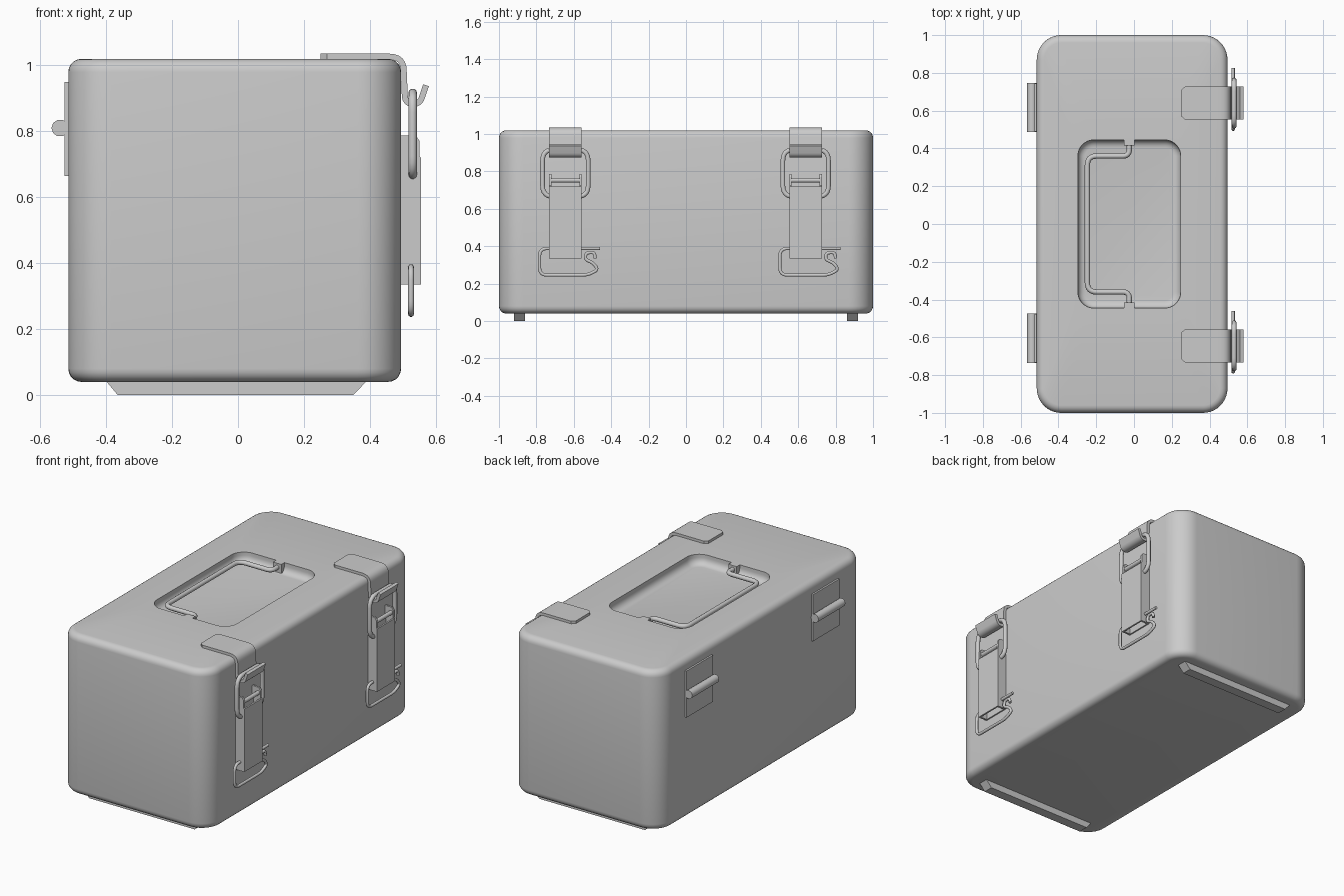
import bpy, bmesh
from math import cos, sin, pi, radians
from mathutils import Vector

if "Cube" in bpy.data.objects:
    bpy.data.objects.remove(bpy.data.objects["Cube"])


def make(name, verts, faces, smooth=True):
    me = bpy.data.meshes.new(name)
    me.from_pydata([tuple(v) for v in verts], [], faces)
    bm = bmesh.new()
    bm.from_mesh(me)
    bmesh.ops.recalc_face_normals(bm, faces=bm.faces)
    bm.to_mesh(me)
    bm.free()
    ob = bpy.data.objects.new(name, me)
    bpy.context.collection.objects.link(ob)
    bpy.context.view_layer.objects.active = ob
    for o in bpy.context.selected_objects:
        o.select_set(False)
    ob.select_set(True)
    if smooth:
        bpy.ops.object.shade_smooth_by_angle(angle=radians(32))
    return ob


def rounded_rect(cx, hx, hy, r, z, seg=10):
    pts = []
    for k, (sx, sy) in enumerate([(1, 1), (-1, 1), (-1, -1), (1, -1)]):
        for i in range(seg + 1):
            a = (k + i / seg) * pi / 2
            pts.append((cx + sx * (hx - r) + r * cos(a), sy * (hy - r) + r * sin(a), z))
    return pts


def loft(name, loops):
    n = len(loops[0])
    faces = [[j * n + i, j * n + (i + 1) % n, (j + 1) * n + (i + 1) % n, (j + 1) * n + i]
             for j in range(len(loops) - 1) for i in range(n)]
    faces += [list(range(n)), list(range((len(loops) - 1) * n, len(loops) * n))]
    return make(name, [p for l in loops for p in l], faces)


def prism(name, xz, y0, y1):
    n = len(xz)
    verts = [(x, y, z) for y in (y0, y1) for x, z in xz]
    faces = [[i, (i + 1) % n, n + (i + 1) % n, n + i] for i in range(n)]
    return make(name, verts, faces + [list(range(n)), list(range(n, 2 * n))])


def box(name, x0, x1, y0, y1, z0, z1):
    return prism(name, [(x0, z0), (x1, z0), (x1, z1), (x0, z1)], y0, y1)


def rounded(pts, r, closed=False, seg=6):
    # replaces each corner of a path with a smooth bend
    pts = [Vector(p) for p in pts]
    n, out = len(pts), []
    for i, p in enumerate(pts):
        if not closed and i in (0, n - 1):
            out.append(p)
            continue
        da, db = pts[i - 1] - p, pts[(i + 1) % n] - p
        d = min(r, da.length * .49, db.length * .49)
        a, b = p + da.normalized() * d, p + db.normalized() * d
        for k in range(seg + 1):
            t = k / seg
            out.append(a * (1 - t) ** 2 + p * (2 * t * (1 - t)) + b * t * t)
    return out


def wire(name, pts, radius, closed=False):
    cu = bpy.data.curves.new(name, 'CURVE')
    cu.dimensions = '3D'
    cu.bevel_depth, cu.bevel_resolution, cu.use_fill_caps = radius, 3, True
    sp = cu.splines.new('POLY')
    sp.points.add(len(pts) - 1)
    for q, p in zip(sp.points, pts):
        q.co = (*p, 1)
    sp.use_cyclic_u = closed
    ob = bpy.data.objects.new(name, cu)
    bpy.context.collection.objects.link(ob)
    for o in bpy.context.selected_objects:
        o.select_set(False)
    bpy.context.view_layer.objects.active = ob
    ob.select_set(True)
    bpy.ops.object.convert(target='MESH')
    bpy.ops.object.shade_smooth_by_angle(angle=radians(50))


# box body with rounded edges, its top running down into the handle recess
B, F, D = 0.04, 0.04, 0.06
angles = [i / 5 * pi / 2 for i in range(6)]
loops = []
for a in angles:
    d = B * (1 - sin(a))
    loops.append(rounded_rect(-0.01, 0.505 - d, 1 - d, 0.13 - d, 0.04 + B * (1 - cos(a))))
for a in angles:
    d = B * (1 - cos(a))
    loops.append(rounded_rect(-0.01, 0.505 - d, 1 - d, 0.13 - d, 1.02 - B * (1 - sin(a))))
loops.append(rounded_rect(-0.025, 0.272, 0.445, 0.085, 1.02))
for a in angles:
    d = F * (1 - cos(a))
    loops.append(rounded_rect(-0.025, 0.272 - d, 0.445 - d, 0.085 - d, 1.02 - D + F * (1 - sin(a))))
loft("box_body", loops)

# folding handle and its two mounting tabs
wire("carry_handle", rounded([(-0.025, 0.43, 0.995), (-0.025, 0.36, 0.995), (-0.247, 0.36, 0.995),
                              (-0.247, -0.36, 0.995), (-0.025, -0.36, 0.995),
                              (-0.025, -0.43, 0.995)], 0.05), 0.014)
for s in (-1, 1):
    box("handle_tab", -0.053, 0.003, s * 0.415, s * 0.455, 0.965, 1.02)

# runner feet
for s in (-1, 1):
    prism("foot_runner", [(-0.40, 0.042), (-0.365, 0), (0.35, 0), (0.39, 0.042)], s * 0.86, s * 0.92)

# hinges on the back long side
for y in (-0.605, 0.617):
    box("hinge_plate", -0.526, -0.51, y - 0.128, y + 0.128, 0.665, 0.95)
    wire("hinge_pin", [(-0.54, y - 0.13, 0.81), (-0.54, y + 0.13, 0.81)], 0.026)

# latches on the opposite side
for y in (-0.645, 0.64):
    # strap over the lid edge ending in a hook
    path = [(0.25, 0, 1.036), (0.27, 0, 1.036)]
    path += rounded([(0.40, 0, 1.036), (0.512, 0, 1.036), (0.512, 0, 0.89)], 0.065)
    path += rounded([(0.512, 0, 0.92), (0.518, 0, 0.892), (0.545, 0, 0.892), (0.562, 0, 0.943)], 0.02)[1:]
    path = [p for p in (Vector(q) for q in path) if p.z > 0.8905]
    verts, n = [], len(path)
    for i, p in enumerate(path):
        w = 0.07 if i == 0 else 0.0875
        t = (path[min(i + 1, n - 1)] - path[max(i - 1, 0)]).normalized()
        inner = p + Vector((-t.z, 0, t.x)) * -0.018
        for q in (p, inner):
            verts += [(q.x, y - w, q.z), (q.x, y + w, q.z)]
    faces = [[4 * i + a, 4 * i + b, 4 * i + 4 + b, 4 * i + 4 + a]
             for i in range(n - 1) for a, b in ((0, 1), (1, 3), (3, 2), (2, 0))]
    faces += [[0, 1, 3, 2], [4 * n - 4, 4 * n - 3, 4 * n - 1, 4 * n - 2]]
    make("latch_strap", verts, faces)

    # wire ring pulled by the lever
    wire("latch_ring", rounded([(0.53, y - 0.122, 0.665), (0.53, y + 0.122, 0.665),
                                (0.53, y + 0.122, 0.917), (0.53, y - 0.122, 0.917)],
                               0.06, True), 0.013, True)

    # lever: open channel with two ears and a cross pin
    side = [(0.492, 0.335), (0.556, 0.335), (0.556, 0.72), (0.551, 0.725), (0.551, 0.77),
            (0.54, 0.787), (0.492, 0.787)]
    for s in (-1, 1):
        prism("lever_side", side, y + s * 0.075, y + s * 0.0875)
    box("lever_front", 0.546, 0.556, y - 0.08, y + 0.08, 0.335, 0.72)
    box("lever_back", 0.492, 0.503, y - 0.08, y + 0.08, 0.335, 0.72)
    wire("lever_pin", [(0.535, y - 0.08, 0.753), (0.535, y + 0.08, 0.753)], 0.013)

    # safety clip of bent wire
    clip = [(0.185, 0.388), (-0.138, 0.388), (-0.138, 0.246), (0.12, 0.246), (0.175, 0.275),
            (0.15, 0.31), (0.105, 0.33), (0.11, 0.365), (0.155, 0.367), (0.16, 0.335)]
    wire("safety_clip", rounded([(0.525, y + a, z) for a, z in clip], 0.04), 0.009)
